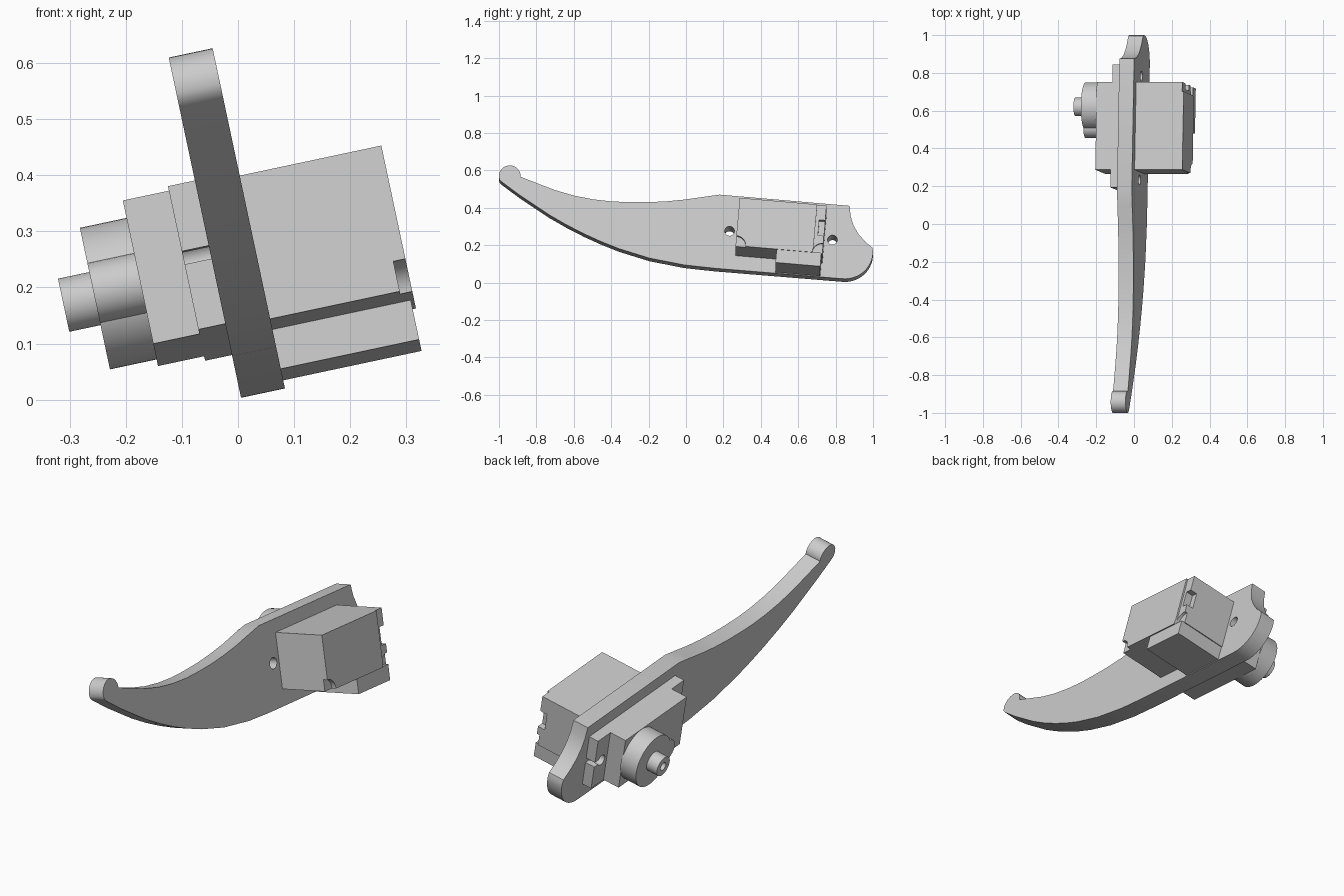
import bpy, bmesh
from math import radians, sin, cos
from mathutils import Matrix

if "Cube" in bpy.data.objects:
    bpy.data.objects.remove(bpy.data.objects["Cube"], do_unlink=True)

grey = bpy.data.materials.new("plain_grey")
grey.use_nodes = True
GREY = (0.6, 0.6, 0.6, 1)
grey.diffuse_color = GREY
grey.node_tree.nodes["Principled BSDF"].inputs["Base Color"].default_value = GREY

# The leg leans sideways; the servo is also turned slightly within the leg
LEG = Matrix.Rotation(radians(-12), 4, 'Y')
SERVO = LEG @ Matrix.Translation((0, 0.508, 0.239)) @ Matrix.Rotation(radians(-5), 4, 'X')


def finish(name, bm, frame):
    bmesh.ops.recalc_face_normals(bm, faces=bm.faces)
    bm.transform(frame)
    mesh = bpy.data.meshes.new(name)
    bm.to_mesh(mesh)
    bm.free()
    mesh.materials.append(grey)
    obj = bpy.data.objects.new(name, mesh)
    bpy.context.collection.objects.link(obj)
    return obj


def box(name, u, s, t, frame=SERVO):
    bm = bmesh.new()
    bmesh.ops.create_cube(bm, size=1)
    for v in bm.verts:
        for i, (lo, hi) in enumerate((u, s, t)):
            v.co[i] = lo if v.co[i] < 0 else hi
    return finish(name, bm, frame)


def cylinder(name, u, s, t, r, frame=SERVO, sides=40):
    bm = bmesh.new()
    bmesh.ops.create_cone(bm, cap_ends=True, segments=sides, radius1=r, radius2=r, depth=u[1] - u[0])
    bm.transform(Matrix.Translation(((u[0] + u[1]) / 2, s, t)) @ Matrix.Rotation(radians(90), 4, 'Y'))
    return finish(name, bm, frame)


def activate(obj):
    bpy.ops.object.select_all(action='DESELECT')
    obj.select_set(True)
    bpy.context.view_layer.objects.active = obj


def cut(obj, *cutters):
    for c in cutters:
        activate(obj)
        mod = obj.modifiers.new("cut", 'BOOLEAN')
        mod.operation, mod.solver, mod.object = 'DIFFERENCE', 'EXACT', c
        bpy.ops.object.modifier_apply(modifier=mod.name)
        bpy.data.objects.remove(c, do_unlink=True)


def arc(cy, cz, r, start, end, n):
    angles = [radians(start + (end - start) * i / n) for i in range(n + 1)]
    return [(cy + r * cos(a), cz + r * sin(a)) for a in angles]


# Leg plate: upper edge, rounded heel, lower edge, round toe
upper = [(-0.885, 0.56), (-0.8, 0.526), (-0.7, 0.487), (-0.6, 0.457), (-0.5, 0.437), (-0.4, 0.425),
         (-0.3, 0.421), (-0.2, 0.421), (-0.1, 0.426), (0, 0.436), (0.1, 0.451), (0.18, 0.462),
         (0.875, 0.401), (0.88, 0.345), (0.895, 0.295), (0.92, 0.25), (0.955, 0.208), (0.996, 0.172)]
heel = arc(0.85, 0.152, 0.15, 0, -95, 14)
lower = [(0.15, 0.06), (-0.01, 0.078), (-0.195, 0.115), (-0.356, 0.166), (-0.45, 0.204),
         (-0.543, 0.247), (-0.64, 0.298), (-0.73, 0.351), (-0.89, 0.46), (-0.985, 0.532)]
toe = arc(-0.942, 0.564, 0.058, 200, 0, 16)
bm = bmesh.new()
face = bm.faces.new([bm.verts.new((0.006, y, w)) for y, w in upper + heel + lower + toe])
side = bmesh.ops.extrude_face_region(bm, geom=[face])["geom"]
for v in side:
    if isinstance(v, bmesh.types.BMVert):
        v.co.x += 0.08
leg = finish("leg_plate", bm, LEG)
cut(leg, *[cylinder("hole", (-0.1, 0.2), s, 0, 0.026) for s in (-0.276, 0.276)])

# Servo case with corner recesses and cable outlet
L, H, TOP = 0.233, 0.131, 0.344
case = box("servo_case", (-0.127, TOP), (-L, L), (-H, H))
cut(case, *[cylinder("corner", (TOP - 0.022, TOP + 0.1), s, t, 0.055) for s in (-L, L) for t in (-H, H)])
cut(case, box("strip", (TOP - 0.008, TOP + 0.1), (L - 0.05, L + 0.1), (-H - 0.1, H + 0.1)),
    box("outlet", (TOP - 0.045, TOP + 0.1), (L - 0.032, L + 0.1), (-0.035, 0.05)))

# Mounting flange with keyhole slots at both ends
flange = box("mounting_flange", (-0.043, 0.006), (-0.327, 0.327), (-H, H))
for k in (-1, 1):
    ends = sorted((k * 0.276, k * 0.5))
    cut(flange, cylinder("hole", (-0.2, 0.1), k * 0.276, 0, 0.026),
        box("slot", (-0.2, 0.1), ends, (-0.012, 0.012)))

# Cable plug block under the case
plug = box("plug_block", (0.05, 0.338), (-0.012, L - 0.005), (-0.203, -H + 0.002))
cut(plug, *[cylinder("pin_hole", (0.25, 0.4), s, -0.167, 0.016) for s in (0.045, 0.165)])

# Gear housing and output shaft
AXIS = 0.113
housing = cylinder("gear_housing", (-0.212, -0.125), AXIS, 0, 0.129, sides=56)
small = cylinder("small_gear_housing", (-0.212, -0.125), AXIS - 0.11, 0, 0.055)
shaft = cylinder("output_shaft", (-0.269, -0.21), AXIS, 0, 0.0485)
cut(shaft, cylinder("bore", (-0.3, -0.225), AXIS, 0, 0.02))

for part in (leg, case, flange, plug, housing, small, shaft):
    activate(part)
    bpy.ops.object.shade_smooth_by_angle(angle=radians(30))
